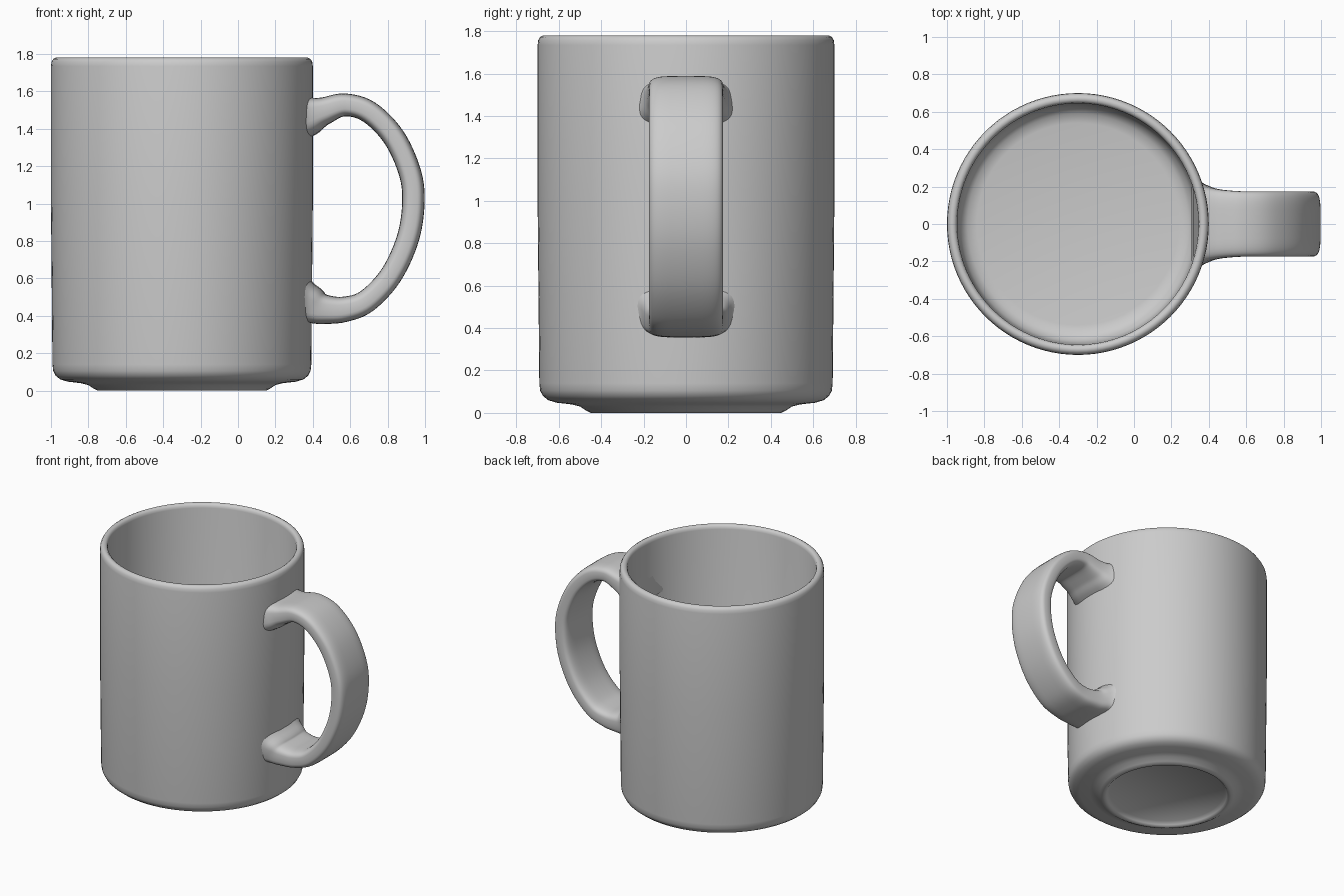
import bpy, bmesh, math
from mathutils import Vector

cube = bpy.data.objects.get("Cube")
if cube:
    bpy.data.objects.remove(cube)

glaze = bpy.data.materials.new("grey_glaze")
glaze.use_nodes = True
colour = (0.6, 0.6, 0.6, 1)
glaze.diffuse_color = colour
glaze.node_tree.nodes["Principled BSDF"].inputs["Base Color"].default_value = colour

AXIS_X = -0.3
WALL_R = 0.7


def finish(name, bm, angle):
    bmesh.ops.recalc_face_normals(bm, faces=bm.faces)
    mesh = bpy.data.meshes.new(name)
    bm.to_mesh(mesh)
    bm.free()
    obj = bpy.data.objects.new(name, mesh)
    bpy.context.collection.objects.link(obj)
    mesh.materials.append(glaze)
    bpy.ops.object.select_all(action='DESELECT')
    obj.select_set(True)
    bpy.context.view_layer.objects.active = obj
    bpy.ops.object.shade_smooth_by_angle(angle=math.radians(angle))
    return obj


def bridge(bm, rings):
    for a, b in zip(rings, rings[1:]):
        for i in range(len(a)):
            j = (i + 1) % len(a)
            bm.faces.new((a[i], a[j], b[j], b[i]))


def catmull(pts, steps):
    """Smooth list of vectors passing through every station."""
    out = []
    for i in range(len(pts) - 1):
        p0, p1, p2 = pts[max(i - 1, 0)], pts[i], pts[i + 1]
        p3 = pts[min(i + 2, len(pts) - 1)]
        for s in range(steps):
            t = s / steps
            out.append(0.5 * (2 * p1 + (p2 - p0) * t
                              + (2 * p0 - 5 * p1 + 4 * p2 - p3) * t * t
                              + (3 * p1 - p0 - 3 * p2 + p3) * t ** 3))
    return out + [pts[-1]]


# Cup: one closed profile, from the recessed underside over the lip to the floor
profile = [(0.40, 0.03), (0.42, 0.01), (0.43, 0), (0.45, 0), (0.47, 0.01),
           (0.50, 0.03), (0.54, 0.04), (0.61, 0.048), (0.65, 0.06),
           (0.675, 0.08), (0.688, 0.105), (0.692, 0.14), (0.7, 1.0),
           (0.7, 1.735), (0.697, 1.758), (0.688, 1.773), (0.675, 1.78),
           (0.66, 1.778), (0.649, 1.768), (0.645, 1.75), (0.64, 0.22),
           (0.625, 0.165), (0.59, 0.13), (0.54, 0.12)]
SEGMENTS = 96
bm = bmesh.new()
rings = []
for r, z in profile:
    rings.append([bm.verts.new((AXIS_X + r * math.cos(math.tau * i / SEGMENTS),
                                r * math.sin(math.tau * i / SEGMENTS), z))
                  for i in range(SEGMENTS)])
bridge(bm, rings)
bm.faces.new(rings[0])
bm.faces.new(rings[-1])
finish("cup_body", bm, 50)

# Handle: stations of x, z, half thickness, half width, flared at both roots
stations = [Vector(s) for s in (
    (0.365, 1.475, 0.15, 0.27), (0.40, 1.475, 0.105, 0.215),
    (0.46, 1.495, 0.075, 0.187), (0.57, 1.528, 0.061, 0.175),
    (0.70, 1.49, 0.06, 0.175), (0.83, 1.36, 0.06, 0.175),
    (0.915, 1.18, 0.06, 0.175), (0.938, 1.02, 0.06, 0.175),
    (0.91, 0.82, 0.06, 0.175), (0.82, 0.62, 0.06, 0.175),
    (0.69, 0.48, 0.062, 0.175), (0.57, 0.435, 0.068, 0.175),
    (0.46, 0.435, 0.08, 0.187), (0.40, 0.455, 0.105, 0.215),
    (0.365, 0.46, 0.15, 0.27))]
path = catmull(stations, 6)


def soft(v, power):
    return math.copysign(abs(v) ** power, v)


SIDES = 40
bm = bmesh.new()
rings = []
for k, st in enumerate(path):
    a, b = path[max(k - 1, 0)], path[min(k + 1, len(path) - 1)]
    tangent = Vector((b.x - a.x, b.y - a.y)).normalized()
    normal = Vector((-tangent.y, tangent.x))
    # The roots bend to follow the round wall
    follow = min(1, max(0, (0.52 - st.x) / 0.12))
    ring = []
    for i in range(SIDES):
        ang = math.tau * i / SIDES
        n = st.z * soft(math.sin(ang), 0.55)
        y = st.w * soft(math.cos(ang), 0.45)
        bend = (math.sqrt(WALL_R ** 2 - y * y) - WALL_R) * follow
        ring.append(bm.verts.new((st.x + normal.x * n + bend, y,
                                  st.y + normal.y * n)))
    rings.append(ring)
bridge(bm, rings)
bm.faces.new(rings[0])
bm.faces.new(rings[-1])
finish("handle", bm, 60)
